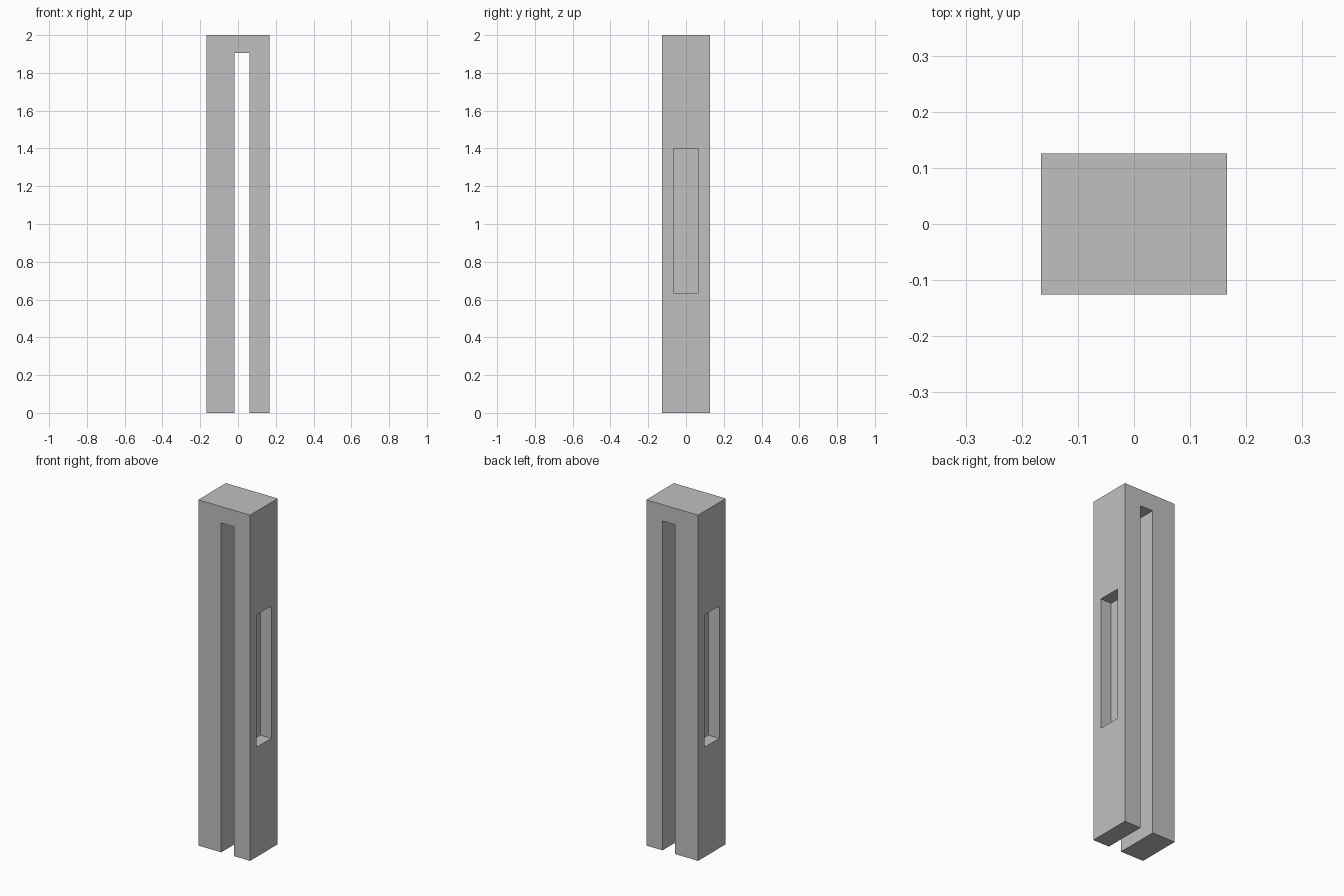
import bpy

if "Cube" in bpy.data.objects:
    bpy.data.objects.remove(bpy.data.objects["Cube"], do_unlink=True)

WIDTH, DEPTH, HEIGHT = 0.332, 0.252, 2.0

grey = bpy.data.materials.new("plain_grey")
grey.use_nodes = True
colour = (0.53, 0.53, 0.53, 1.0)
grey.diffuse_color = colour
grey.node_tree.nodes["Principled BSDF"].inputs["Base Color"].default_value = colour


def box(name, low, high):
    """Axis-aligned box between two opposite corners."""
    centre = [(a + b) / 2 for a, b in zip(low, high)]
    bpy.ops.mesh.primitive_cube_add(size=1, location=centre)
    ob = bpy.context.object
    ob.name = name
    ob.scale = [b - a for a, b in zip(low, high)]
    bpy.ops.object.transform_apply(location=True, rotation=False, scale=True)
    ob.data.materials.append(grey)
    return ob


def cut(target, cutter):
    """Subtract the cutter, then discard it."""
    cutter.hide_render = True
    mod = target.modifiers.new("cut", 'BOOLEAN')
    mod.operation = 'DIFFERENCE'
    mod.solver = 'EXACT'
    mod.object = cutter
    bpy.context.view_layer.objects.active = target
    bpy.ops.object.modifier_apply(modifier=mod.name)
    bpy.data.objects.remove(cutter, do_unlink=True)


# Solid upright block
body = box("slotted_post", (-WIDTH / 2, -DEPTH / 2, 0), (WIDTH / 2, DEPTH / 2, HEIGHT))

# Off-centre slot, open at the bottom and running front to back
cut(body, box("slot_cutter", (-0.019, -DEPTH, -0.1), (0.062, DEPTH, 1.905)))

# Blind rectangular pocket in each side face
for side in (-1, 1):
    inner, outer = side * (WIDTH / 2 - 0.07), side * WIDTH
    cut(body, box("pocket_cutter",
                  (min(inner, outer), -0.067, 0.635),
                  (max(inner, outer), 0.067, 1.4)))
